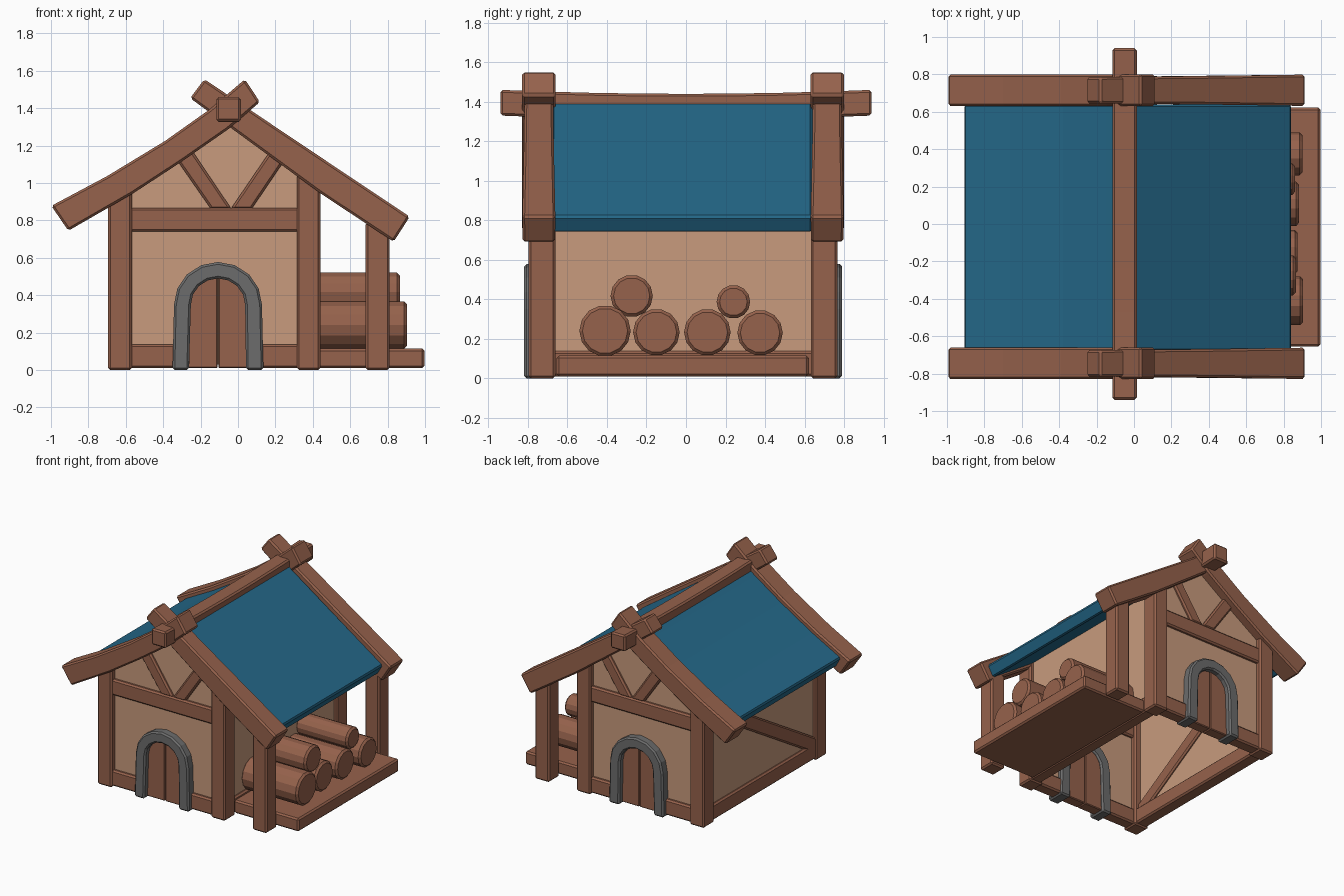
import bpy, bmesh, math
from mathutils import Vector

if "Cube" in bpy.data.objects:
    bpy.data.objects.remove(bpy.data.objects["Cube"])


def material(name, rgb):
    m = bpy.data.materials.new(name)
    m.diffuse_color = (*rgb, 1)
    m.use_nodes = True
    m.node_tree.nodes["Principled BSDF"].inputs["Base Color"].default_value = m.diffuse_color
    return m


WOOD = material("brown wood", (0.305, 0.122, 0.072))
PLASTER = material("tan plaster", (0.578, 0.328, 0.205))
STONE = material("grey stone", (0.15, 0.15, 0.15))
BLUE = material("blue roof", (0.018, 0.141, 0.254))


def extrude(name, pts, a, b, mat=WOOD, axis="y", bevel=0.012, taper=None):
    """Extrude an outline from a to b. axis y: points are (x, z); axis x: points are (y, z)."""
    bm = bmesh.new()
    mid = (a + b) / 2

    def place(p, d):
        if taper:
            d = mid + (d - mid) * taper(p[0])
        return (p[0], d, p[1]) if axis == "y" else (d, p[0], p[1])

    ring_a = [bm.verts.new(place(p, a)) for p in pts]
    ring_b = [bm.verts.new(place(p, b)) for p in pts]
    bm.faces.new(ring_a)
    bm.faces.new(ring_b[::-1])
    n = len(pts)
    for i in range(n):
        j = (i + 1) % n
        bm.faces.new((ring_a[j], ring_a[i], ring_b[i], ring_b[j]))
    bmesh.ops.recalc_face_normals(bm, faces=bm.faces)
    me = bpy.data.meshes.new(name)
    bm.to_mesh(me)
    bm.free()
    me.materials.append(mat)
    ob = bpy.data.objects.new(name, me)
    bpy.context.collection.objects.link(ob)
    if bevel:
        mod = ob.modifiers.new("bevel", "BEVEL")
        mod.width = bevel
        mod.segments = 1
        mod.limit_method = "ANGLE"
        mod.angle_limit = math.radians(30)
    return ob


def box(name, x0, x1, y0, y1, z0, z1, mat=WOOD, bevel=0.012):
    return extrude(name, [(x0, z0), (x1, z0), (x1, z1), (x0, z1)], y0, y1, mat, "y", bevel)


DOOR_X = -0.107


def arc(rx, rz, a0, a1, steps, zc=0.35):
    out = []
    for i in range(steps + 1):
        a = math.radians(a0 + (a1 - a0) * i / steps)
        out.append((DOOR_X + rx * math.cos(a), zc + rz * math.sin(a)))
    return out


# outlines shared by both gable ends
left_rafter = [(-0.998, 0.878), (-0.70, 1.037), (-0.39, 1.225), (-0.15, 1.395), (0.037, 1.555),
               (0.117, 1.433), (-0.053, 1.287), (-0.30, 1.115), (-0.56, 0.945), (-0.907, 0.745)]
right_rafter = [(-0.18, 1.555), (0.384, 1.177), (0.918, 0.82), (0.832, 0.686), (0.4375, 0.947), (-0.256, 1.454)]
gable = [(-0.62, 0.03), (0.37, 0.03), (0.37, 1.06), (-0.05, 1.36), (-0.62, 0.98)]
left_strut = [(-0.144, 0.86), (-0.034, 0.86), (-0.253, 1.185), (-0.332, 1.13)]
right_strut = [(-0.04, 0.86), (0.072, 0.86), (0.255, 1.13), (0.178, 1.18)]
arch = ([(DOOR_X - 0.243, 0)] + arc(0.235, 0.228, 180, 0, 8) + [(DOOR_X + 0.243, 0)]
        + [(DOOR_X + 0.15, 0)] + arc(0.145, 0.14, 0, 180, 8) + [(DOOR_X - 0.155, 0)])
plank = [(DOOR_X + 0.002, 0.01), (DOOR_X + 0.16, 0.01)] + arc(0.155, 0.15, 0, 89, 4)

# both gable ends, the back mirroring the front about y = -0.02
for end in ("front", "back"):
    def Y(y):
        return y if end == "front" else -0.03 - y

    extrude(f"{end}_left_rafter", left_rafter, Y(-0.83), Y(-0.66))
    extrude(f"{end}_right_rafter", right_rafter, Y(-0.83), Y(-0.66),
            taper=lambda x: 0.83 + 0.17 * min(1, max(0, x)))
    extrude(f"{end}_wall", gable, Y(-0.755), Y(-0.705), PLASTER, bevel=0)
    extrude(f"{end}_left_strut", left_strut, Y(-0.778), Y(-0.69))
    extrude(f"{end}_right_strut", right_strut, Y(-0.778), Y(-0.69))
    extrude(f"{end}_door_arch", arch, Y(-0.82), Y(-0.67), STONE)
    extrude(f"{end}_door_right_plank", plank, Y(-0.775), Y(-0.685), bevel=0.006)
    extrude(f"{end}_door_left_plank", [(2 * DOOR_X - x, z) for x, z in plank], Y(-0.775), Y(-0.685), bevel=0.006)
    box(f"{end}_cross_beam", -0.60, 0.34, Y(-0.782), Y(-0.68), 0.74, 0.867)
    box(f"{end}_left_sill", -0.60, -0.30, Y(-0.782), Y(-0.68), 0.01, 0.137)
    box(f"{end}_right_sill", 0.08, 0.34, Y(-0.782), Y(-0.68), 0.01, 0.137)
    for label, x0, x1, top in (("left", -0.695, -0.567, 0.96), ("right", 0.315, 0.44, 1.05),
                               ("shelter", 0.682, 0.81, 0.79)):
        box(f"{end}_{label}_post", x0, x1, Y(-0.797), Y(-0.662), 0, top)

# side walls with sills and one diagonal brace on the left
box("left_wall", -0.665, -0.62, -0.73, 0.70, 0.03, 0.965, PLASTER, 0)
box("right_wall", 0.36, 0.41, -0.73, 0.70, 0.03, 1.03, PLASTER, 0)
box("left_sill", -0.685, -0.58, -0.68, 0.65, 0.01, 0.137)
box("right_sill", 0.33, 0.43, -0.68, 0.65, 0.01, 0.137)
p, q = Vector((-0.70, 0.10)), Vector((0.66, 0.92))
side = (q - p).orthogonal().normalized() * 0.055
extrude("left_brace", [p + side, q + side, q - side, p - side], -0.685, -0.60, axis="x")

# roof panels between the rafters
left_roof = [(-0.912, 0.885), (-0.66, 1.02), (-0.38, 1.19), (-0.15, 1.345), (-0.03, 1.43),
             (-0.03, 1.32), (-0.12, 1.26), (-0.35, 1.105), (-0.62, 0.935), (-0.865, 0.80)]
right_roof = [(-0.06, 1.44), (0.845, 0.82), (0.795, 0.735), (-0.06, 1.325)]
extrude("left_roof", left_roof, -0.68, 0.64, BLUE)
extrude("right_roof", right_roof, -0.68, 0.64, BLUE)

# ridge beam with a slight sag
ys = [-0.94 + 0.235 * i for i in range(9)]
sag = [0.02 * (1 - (y / 0.94) ** 2) for y in ys]
extrude("ridge_beam", [(y, 1.33 - s) for y, s in zip(ys, sag)] + [(y, 1.46 - s) for y, s in zip(ys, sag)][::-1],
        -0.115, 0.015, axis="x")

# log shelter deck
box("shelter_deck", 0.42, 0.997, -0.655, 0.622, 0.01, 0.115)

# stacked logs: y, z, radius, outer end
logs = [(-0.41, 0.24, 0.13, 0.903), (-0.15, 0.233, 0.118, 0.875), (0.108, 0.233, 0.118, 0.882),
        (0.375, 0.23, 0.115, 0.90), (-0.275, 0.417, 0.107, 0.865), (0.24, 0.387, 0.085, 0.86)]
for i, (y, z, r, x1) in enumerate(logs):
    ring = [(y + r * math.cos(math.tau * k / 14), z + r * math.sin(math.tau * k / 14)) for k in range(14)]
    ob = extrude(f"log_{i + 1}", ring, 0.40, x1, axis="x", bevel=0.015)
    ob.modifiers["bevel"].angle_limit = math.radians(50)
